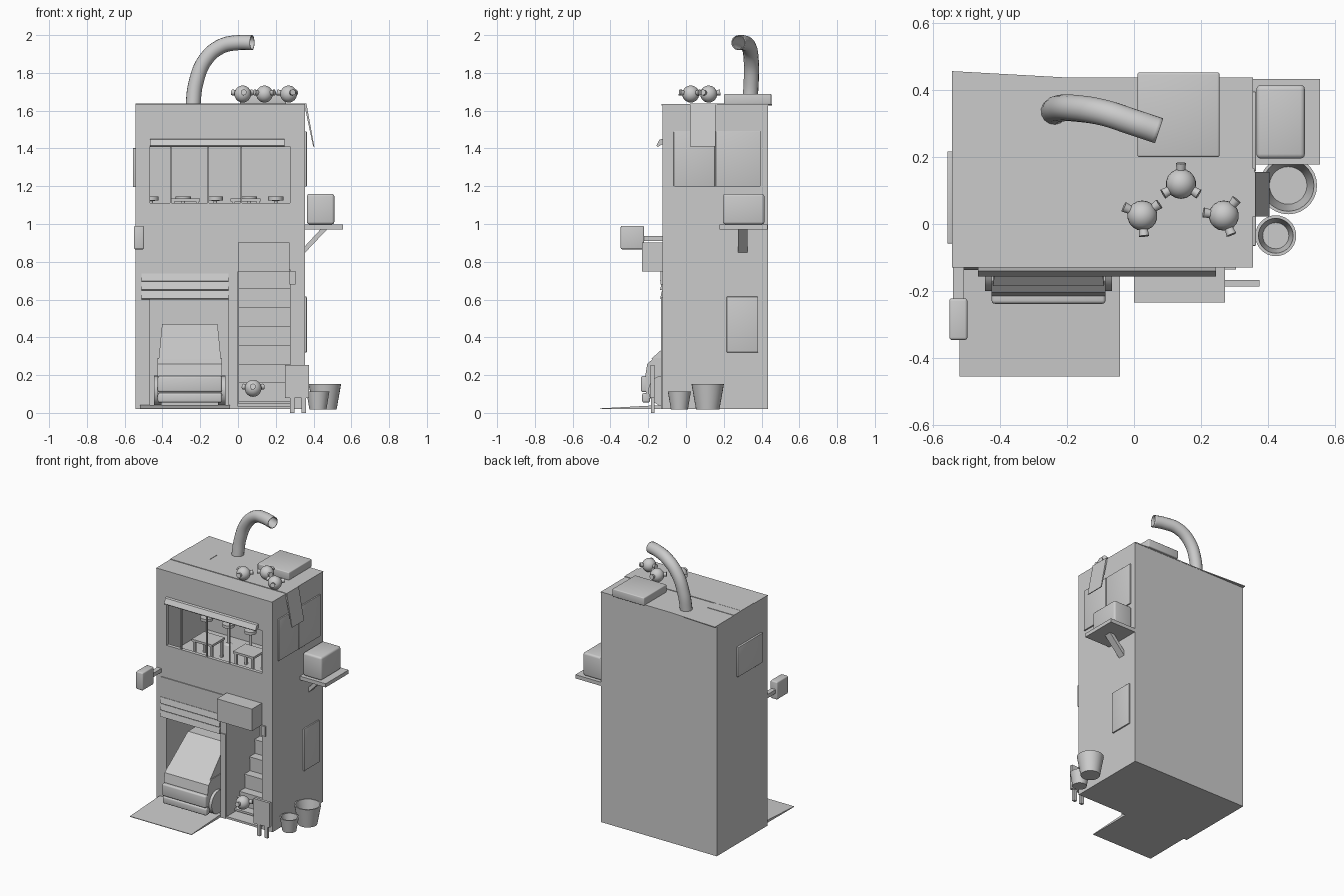
import bpy, bmesh, math
from mathutils import Vector

if "Cube" in bpy.data.objects:
    bpy.data.objects.remove(bpy.data.objects["Cube"])


def mesh_obj(name, bm, smooth=False):
    bmesh.ops.recalc_face_normals(bm, faces=bm.faces)
    me = bpy.data.meshes.new(name)
    bm.to_mesh(me)
    bm.free()
    ob = bpy.data.objects.new(name, me)
    bpy.context.collection.objects.link(ob)
    if smooth:
        activate(ob)
        bpy.ops.object.shade_smooth_by_angle(angle=math.radians(40))
    return ob


def activate(ob):
    bpy.ops.object.select_all(action='DESELECT')
    ob.select_set(True)
    bpy.context.view_layer.objects.active = ob


def box(name, x, y, z, bevel=0.0):
    bm = bmesh.new()
    bmesh.ops.create_cube(bm, size=1)
    for v in bm.verts:
        v.co = Vector([(r[0] + r[1]) / 2 + c * (r[1] - r[0]) for c, r in zip(v.co, (x, y, z))])
    if bevel:
        bmesh.ops.bevel(bm, geom=bm.edges[:], offset=bevel, segments=3, profile=0.5, affect='EDGES')
    return mesh_obj(name, bm, bevel > 0)


def prism(name, pts, a, b, axis='x'):
    """Extrude a 2D profile along an axis: x takes (y,z), y takes (x,z), z takes (x,y)."""
    place = {'x': lambda p, t: (t, p[0], p[1]), 'y': lambda p, t: (p[0], t, p[1]),
             'z': lambda p, t: (p[0], p[1], t)}[axis]
    bm = bmesh.new()
    ends = [[bm.verts.new(place(p, t)) for p in pts] for t in (a, b)]
    for e in ends:
        bm.faces.new(e)
    for i in range(len(pts)):
        j = (i + 1) % len(pts)
        bm.faces.new((ends[0][i], ends[0][j], ends[1][j], ends[1][i]))
    return mesh_obj(name, bm)


def lathe(name, profile, loc, n=20):
    bm = bmesh.new()
    vs = [bm.verts.new((r, 0, z)) for r, z in profile]
    es = [bm.edges.new(p) for p in zip(vs, vs[1:])]
    bmesh.ops.spin(bm, geom=vs + es, cent=(0, 0, 0), axis=(0, 0, 1), angle=2 * math.pi, steps=n)
    bmesh.ops.remove_doubles(bm, verts=bm.verts, dist=1e-4)
    ob = mesh_obj(name, bm, True)
    ob.location = loc
    return ob


# building shell with three rooms cut out
building = box("building", (-0.543, 0.355), (-0.125, 0.435), (0.02, 1.63))
cuts = [((-0.465, 0.275), (-0.2, 0.0), (1.11, 1.41)),      # upper window
        ((-0.52, 0.32), (-0.1, 0.41), (1.0, 1.5)),         # upper room
        ((-0.465, -0.05), (-0.2, 0.41), (0.035, 0.60)),    # garage
        ((0.0, 0.275), (-0.2, 0.41), (0.035, 0.76))]       # stairwell
for c in cuts:
    cutter = box("cutter", *c)
    cutter.hide_render = True
    m = building.modifiers.new("cut", 'BOOLEAN')
    m.object, m.operation, m.solver = cutter, 'DIFFERENCE', 'EXACT'
    activate(building)
    bpy.ops.object.modifier_apply(modifier=m.name)
    bpy.data.objects.remove(cutter)

# roof sheets and the strip hanging over the right side
prism("roof_sheet", [(-0.543, -0.13), (0.355, -0.13), (0.355, 0.437), (-0.2, 0.437), (-0.543, 0.456)],
      1.628, 1.634, 'z')
box("roof_strip", (-0.543, 0.36), (0.025, 0.165), (1.632, 1.638))
box("roof_patch", (-0.543, -0.335), (0.165, 0.245), (1.632, 1.637))
prism("hanging_flap", [(0.35, 1.638), (0.362, 1.638), (0.404, 1.41), (0.398, 1.41)], 0.022, 0.155, 'y')
box("roof_hatch", (0.01, 0.255), (0.2, 0.452), (1.632, 1.688), 0.006)

# bent chimney pipe
cu = bpy.data.curves.new("chimney_pipe", 'CURVE')
cu.dimensions = '3D'
cu.bevel_depth, cu.bevel_resolution, cu.resolution_u = 0.04, 5, 8
path = [(-0.24, 0.335, 1.61), (-0.222, 0.345, 1.75), (-0.172, 0.345, 1.87),
        (-0.09, 0.332, 1.94), (0.0, 0.303, 1.96), (0.075, 0.278, 1.96)]
sp = cu.splines.new('BEZIER')
sp.bezier_points.add(len(path) - 1)
for p, co in zip(sp.bezier_points, path):
    p.co = co
    p.handle_left_type = p.handle_right_type = 'AUTO'
pipe = bpy.data.objects.new("chimney_pipe", cu)
bpy.context.collection.objects.link(pipe)
activate(pipe)
bpy.ops.object.convert(target='MESH')
pipe = bpy.context.object
m = pipe.modifiers.new("wall", 'SOLIDIFY')
m.thickness, m.offset = 0.005, -1
bpy.ops.object.shade_smooth_by_angle(angle=math.radians(40))


# round balls with three side knobs
def knobbed_ball(name, loc, turn):
    bm = bmesh.new()
    bmesh.ops.create_uvsphere(bm, u_segments=18, v_segments=12, radius=0.045)
    for k in range(3):
        a = turn + k * 2 * math.pi / 3
        d = Vector((math.cos(a), math.sin(a), 0.15)).normalized()
        mat = d.to_track_quat('Z', 'Y').to_matrix().to_4x4()
        mat.translation = d * 0.047
        bmesh.ops.create_cone(bm, cap_ends=True, segments=10, radius1=0.012, radius2=0.016,
                              depth=0.03, matrix=mat)
    ob = mesh_obj(name, bm, True)
    ob.location = loc


for i, (x, y, z, t) in enumerate([(0.025, 0.025, 1.688, 2.7), (0.14, 0.12, 1.688, 1.57),
                                  (0.268, 0.025, 1.688, 0.9), (0.08, -0.06, 0.13, 0.5)]):
    knobbed_ball("knobbed_ball_%d" % i, (x, y, z), t)

# front: window roll and mullions, fascia, shutter, stair hood
prism("window_awning", [(-0.12, 1.452), (-0.14, 1.447), (-0.157, 1.415), (-0.15, 1.408), (-0.12, 1.425)],
      -0.465, 0.245)
for x in (-0.355, -0.158, 0.018):
    box("mullion", (x - 0.004, x + 0.004), (-0.122, -0.112), (1.105, 1.415))
box("fascia_sign", (-0.51, -0.015), (-0.131, -0.12), (0.80, 0.882))
for k in range(3):
    z = 0.60 + 0.047 * k
    prism("shutter_slat", [(-0.12, z), (-0.137, z + 0.005), (-0.128, z + 0.045), (-0.12, z + 0.045)],
          -0.51, -0.05)
box("door_post", (-0.042, -0.006), (-0.132, -0.12), (0.02, 0.61))
box("stair_hood", (0.0, 0.272), (-0.234, -0.12), (0.748, 0.902))
box("hood_bracket", (0.272, 0.305), (-0.135, -0.12), (0.68, 0.75))
prism("ramp", [(-0.455, 0.02), (-0.12, 0.022), (-0.12, 0.042), (-0.455, 0.024)], -0.52, -0.042)

# stairs
for k in range(7):
    z, y = 0.06 + 0.1 * k, -0.03 + 0.055 * k
    box("stair_tread", (0.002, 0.274), (y - 0.012, y + 0.075), (z - 0.014, z))
    box("stair_riser", (0.002, 0.274), (y + 0.05, y + 0.058), (z - 0.005, z + 0.09))

# vehicle in the garage
prism("car_body", [(-0.21, 0.08), (-0.215, 0.2), (-0.205, 0.26), (-0.17, 0.29), (0.38, 0.29), (0.39, 0.08)],
      -0.425, -0.085)
bm = bmesh.new()
low = [bm.verts.new(p) for p in ((-0.42, -0.185, 0.285), (-0.09, -0.185, 0.285),
                                 (-0.09, 0.38, 0.285), (-0.42, 0.38, 0.285))]
top = [bm.verts.new(p) for p in ((-0.402, 0.02, 0.47), (-0.108, 0.02, 0.47),
                                 (-0.108, 0.34, 0.47), (-0.402, 0.34, 0.47))]
bm.faces.new(top)
bm.faces.new(low)
for i in range(4):
    j = (i + 1) % 4
    bm.faces.new((low[i], low[j], top[j], top[i]))
mesh_obj("car_cabin", bm)
for z0, z1, y in ((0.055, 0.105, -0.232), (0.11, 0.195, -0.238)):
    box("car_bumper", (-0.425, -0.085), (y, -0.19), (z0, z1), 0.01)
for x in (-0.425, -0.085):
    for y in (-0.12, 0.27):
        bm = bmesh.new()
        bmesh.ops.create_cone(bm, cap_ends=True, segments=20, radius1=0.08, radius2=0.08, depth=0.04)
        w = mesh_obj("car_wheel", bm, True)
        w.location, w.rotation_euler = (x, y, 0.118), (0, math.pi / 2, 0)

# upper room furniture
for x in (-0.46, -0.29, -0.12, 0.06, 0.2):
    lathe("stool", [(0, 1.145), (0.04, 1.145), (0.04, 1.125), (0.01, 1.122), (0.01, 1.01), (0.03, 1.0)],
          (x, 0.31, 0), 14)
for x in (-0.28, 0.04):
    box("table_top", (x - 0.08, x + 0.08), (0.0, 0.14), (1.12, 1.135))
    for sx in (-0.065, 0.065):
        for y in (0.015, 0.125):
            box("table_leg", (x + sx - 0.008, x + sx + 0.008), (y - 0.008, y + 0.008), (1.0, 1.12))

# side window panels
for n, y, z in (("right_panel", (-0.065, 0.153), (1.198, 1.49)), ("right_panel", (0.157, 0.395), (1.198, 1.49)),
                ("right_low_window", (0.215, 0.382), (0.32, 0.615))):
    box(n, (0.35, 0.364), y, z, 0.003)
box("left_window", (-0.557, -0.54), (-0.058, 0.217), (1.195, 1.402), 0.003)

# projecting sign on the left
box("sign_arm", (-0.54, -0.507), (-0.225, -0.12), (0.91, 0.937))
box("sign_box", (-0.551, -0.497), (-0.346, -0.222), (0.866, 0.99), 0.008)

# shelf with set box on the right
box("wall_shelf", (0.35, 0.555), (0.178, 0.432), (0.972, 0.998))
prism("shelf_bracket", [(0.352, 0.845), (0.352, 0.88), (0.44, 0.975), (0.475, 0.975)], 0.275, 0.325, 'y')
box("set_box", (0.365, 0.51), (0.195, 0.415), (0.998, 1.16), 0.014)

# plant pots
for n, r0, r1, h, loc in (("large_pot", 0.062, 0.086, 0.135, (0.46, 0.115, 0.018)),
                          ("small_pot", 0.045, 0.061, 0.095, (0.423, -0.035, 0.018))):
    lathe(n, [(0, 0), (r0, 0), (r1, h), (r1 - 0.009, h), (r0 - 0.006, 0.02), (0, 0.02)], loc, 28)

# standing board
box("board_panel", (0.25, 0.375), (-0.187, -0.167), (0.08, 0.253))
for x in (0.288, 0.347):
    box("board_leg", (x - 0.012, x + 0.012), (-0.186, -0.168), (0.0, 0.085))
